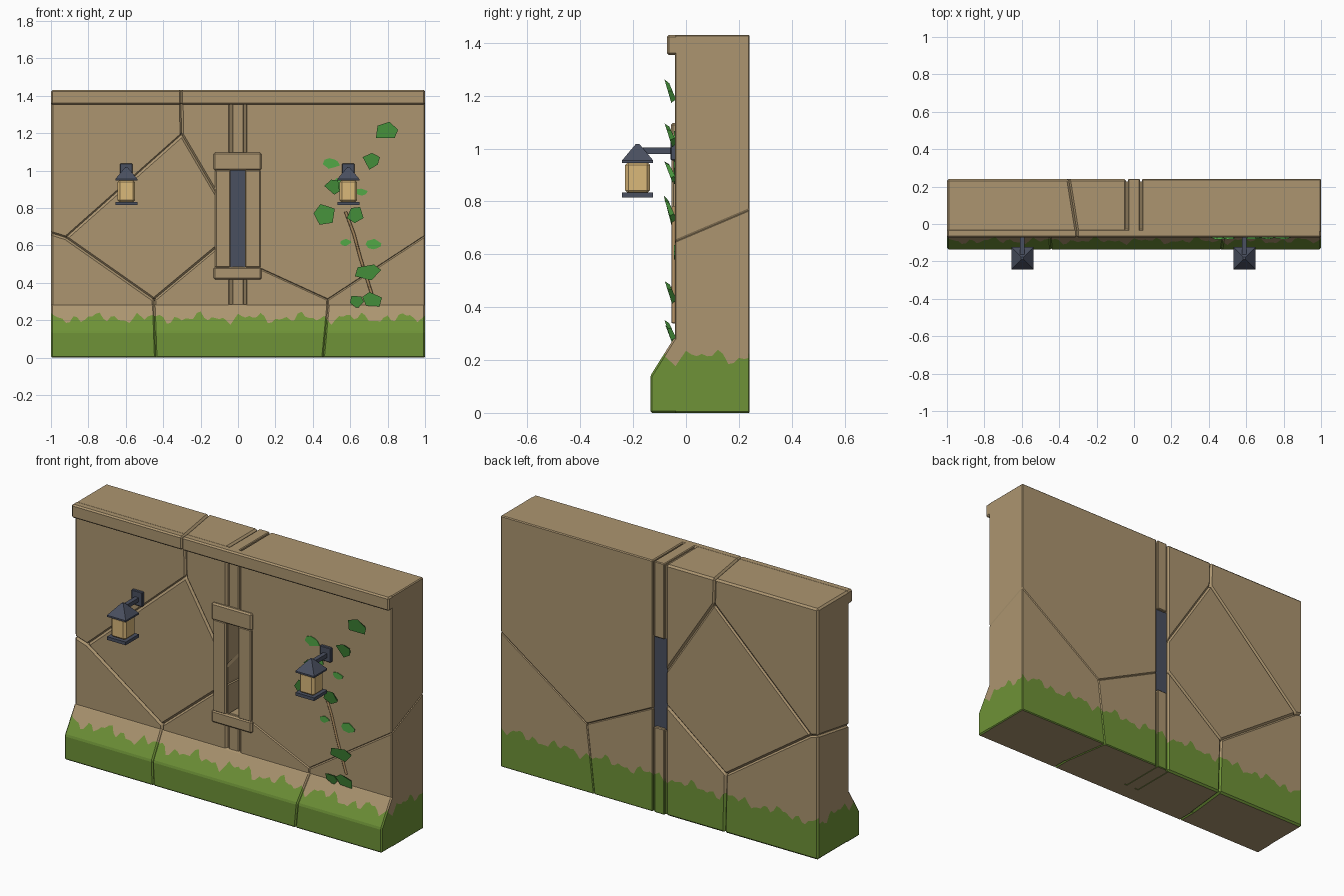
import bpy, bmesh, math, random
from mathutils import Vector

if "Cube" in bpy.data.objects:
    bpy.data.objects.remove(bpy.data.objects["Cube"])
random.seed(4)

def mat(name, r, g, b):
    m = bpy.data.materials.new(name)
    lin = [((c / 255 + 0.055) / 1.055) ** 2.4 for c in (r, g, b)]
    m.diffuse_color = (*lin, 1)
    m.use_nodes = True
    m.node_tree.nodes["Principled BSDF"].inputs["Base Color"].default_value = m.diffuse_color
    return m

STONE = mat("sandstone", 172, 149, 112)
MOSS = mat("moss_green", 110, 146, 55)
LEAF = mat("leaf_green", 82, 168, 70)
METAL = mat("dark_metal", 74, 80, 96)
GLASS = mat("lantern_glass", 218, 184, 122)
STEM = mat("vine_stem", 168, 136, 94)

def finish(bm, name, mats):
    me = bpy.data.meshes.new(name)
    bm.to_mesh(me)
    bm.free()
    for m in mats:
        me.materials.append(m)
    ob = bpy.data.objects.new(name, me)
    bpy.context.collection.objects.link(ob)
    return ob

def moss_height(u):
    return (0.212 + 0.013 * math.sin(23 * u) + 0.014 * math.sin(57 * u + 1)
            + 0.012 * math.sin(94 * u + 2))

def bisect(bm, faces, co, no):
    geom = set(faces)
    for f in faces:
        geom.update(f.edges)
        geom.update(f.verts)
    bmesh.ops.bisect_plane(bm, geom=list(geom), dist=1e-5, plane_co=co, plane_no=no)

def add_moss(bm, step=0.02):
    """Cut a wavy line around the part and colour the faces below it."""
    bisect(bm, bm.faces[:], (0, 0, 0.32), (0, 0, 1))
    def axis_of(f):
        return 0 if abs(f.normal.x) < 0.75 else 1
    def low(ax):
        return [f for f in bm.faces if axis_of(f) == ax and f.normal.z > -0.9
                and f.calc_center_median().z < 0.32]
    for ax in (0, 1):
        if not low(ax):
            continue
        us = [v.co[ax] for f in low(ax) for v in f.verts]
        i0, i1 = math.floor(min(us) / step), math.ceil(max(us) / step)
        for i in range(i0, i1 + 1):
            co, no = Vector(), Vector()
            co[ax], no[ax] = i * step, 1
            bisect(bm, low(ax), co, no)
        strips = {}
        for f in low(ax):
            strips.setdefault(math.floor(f.calc_center_median()[ax] / step), []).append(f)
        for i, faces in strips.items():
            a, b = moss_height(i * step), moss_height((i + 1) * step)
            co, no = Vector((0, 0, a)), Vector((0, 0, step))
            co[ax], no[ax] = i * step, a - b
            bisect(bm, faces, co, no)
    bm.normal_update()
    for f in bm.faces:
        c = f.calc_center_median()
        u = c[axis_of(f)]
        i = math.floor(u / step)
        t = u / step - i
        h = moss_height(i * step) * (1 - t) + moss_height((i + 1) * step) * t
        if c.z < h and f.normal.z > -0.9:
            f.material_index = 1

def loft(name, a, b, bevel=0, moss=False, mats=(STONE, MOSS)):
    """Solid between two matching rings, with chamfered edges."""
    bm = bmesh.new()
    va, vb = [bm.verts.new(p) for p in a], [bm.verts.new(p) for p in b]
    bm.faces.new(va)
    bm.faces.new(vb[::-1])
    n = len(va)
    for i in range(n):
        j = (i + 1) % n
        bm.faces.new((va[i], vb[i], vb[j], va[j]))
    bmesh.ops.recalc_face_normals(bm, faces=bm.faces[:])
    if bevel:
        bmesh.ops.bevel(bm, geom=bm.edges[:], offset=bevel, segments=1,
                        affect='EDGES', clamp_overlap=True)
    bm.normal_update()
    if moss:
        add_moss(bm)
    return finish(bm, name, mats)

def box(name, x0, x1, y0, y1, z0, z1, m=STONE, bevel=0, moss=False):
    ring = [(x0, z0), (x1, z0), (x1, z1), (x0, z1)]
    return loft(name, [(x, y0, z) for x, z in ring], [(x, y1, z) for x, z in ring],
                bevel, moss, (m, MOSS))

# Wall stones: nodes as (front x, front z, back x, back z)
FY, BY = -0.042, 0.241
N = {
    'A': (-1, .665, -1, .71), 'B': (-.92, .64, -.955, .70), 'C': (-.45, .31, -.42, .335),
    'D': (-.44, 0, -.41, 0), 'E': (-.30, 1.19, -.345, 1.285), 'F': (-.305, 1.43, -.35, 1.43),
    'G': (-.042, .75, -.042, .82), 'H': (-.042, .65, -.042, .63),
    'K': (-1, 0, -1, 0), 'L': (-1, 1.43, -1, 1.43),
    'M': (-.042, 0, -.042, 0), 'O': (-.042, 1.43, -.042, 1.43),
    'P': (.042, .51, .042, .59), 'Q': (.48, .31, .455, .39), 'R': (.455, 0, .41, 0),
    'S': (1, .65, 1, .77), 'T': (1, 0, 1, 0), 'U': (1, 1.43, 1, 1.43),
    'V': (.042, 0, .042, 0), 'W': (.042, 1.43, .042, 1.43)}
for cell in ("KDCBA", "DMHC", "BCHGE", "ABEFL", "EGOF", "VRQP", "RTSQ", "PQSUW"):
    bev = 0.005 if cell[0] in "VRP" else 0.01
    loft("wall_stone", [(N[k][0], FY, N[k][1]) for k in cell],
         [(N[k][2], BY, N[k][3]) for k in cell], bev, True)

# Centre pillar above and below the slot, with a recessed core behind the gaps
for z0, z1 in ((0, .487), (1.0, 1.43)):
    box("centre_pillar", -.032, .032, -.038, BY, z0, z1, STONE, 0.004, True)
    box("pillar_core", -.05, .05, -.028, .228, z0 + .002, z1 - .012, STONE, 0, True)
box("slot_panel", -.043, .043, .2, .225, .48, 1.005, METAL)

# Slot frame
box("frame_top", -.13, .125, -.057, -.03, 1.0, 1.097, STONE, .008)
box("frame_bottom", -.13, .125, -.057, -.03, .417, .485, STONE, .008)
box("frame_left", -.122, -.04, -.054, -.03, .48, 1.005, STONE, .006)
box("frame_right", .037, .12, -.054, -.03, .48, 1.005, STONE, .006)

# Cap moulding, split at the crack
for x0, x1 in ((-1, -.305), (-.305, 1)):
    box("cap_moulding", x0, x1, -.072, -.026, 1.353, 1.43, STONE, .008)

# Sloped mossy skirt in three lengths; joints lean slightly
PROFILE = [(-.02, 0), (-.135, 0), (-.135, .14), (-.044, .285), (-.02, .285)]
JOINTS = [(-1, -1), (-.44, -.45), (.455, .482), (1, 1)]
for s, e in zip(JOINTS, JOINTS[1:]):
    def ring(j):
        return [(j[0] + (j[1] - j[0]) * z / .285, y, z) for y, z in PROFILE]
    loft("skirt", ring(s), ring(e), .007, True)

# Two lanterns on wall brackets
def ring4(cx, cy, w, z):
    return [(cx - w, cy - w, z), (cx + w, cy - w, z), (cx + w, cy + w, z), (cx - w, cy + w, z)]

for cx in (-.597, .59):
    cy = -.183
    box("lantern_plate", cx - .034, cx + .034, -.058, -.038, .955, 1.037, METAL, .003)
    box("lantern_arm", cx - .012, cx + .012, cy + .01, -.05, .98, 1.003, METAL)
    loft("lantern_base", ring4(cx, cy, .059, .815), ring4(cx, cy, .059, .833), 0, False, (METAL,))
    box("lantern_glass", cx - .047, cx + .047, cy - .047, cy + .047, .83, .95, GLASS, .012)
    loft("lantern_eave", ring4(cx, cy, .059, .946), ring4(cx, cy, .059, .955), 0, False, (METAL,))
    loft("lantern_roof", ring4(cx, cy, .059, .955), ring4(cx, cy, .006, 1.018), 0, False, (METAL,))

# Climbing vine: stem, angular leaves and flat patches
cu = bpy.data.curves.new("vine_stem", 'CURVE')
cu.dimensions = '3D'
cu.bevel_depth = .008
cu.bevel_resolution = 0
sp = cu.splines.new('POLY')
path = [(.575, .78), (.62, .66), (.655, .53), (.69, .42), (.715, .34)]
sp.points.add(len(path) - 1)
for p, (x, z) in zip(sp.points, path):
    p.co = (x, -.046, z, 1)
cu.materials.append(STEM)
bpy.context.collection.objects.link(bpy.data.objects.new("vine_stem", cu))

def leaf(name, x, z, w, h, flat):
    n = 9 if flat else 5
    start = random.uniform(0, 6.28)
    front, back = [], []
    for i in range(n):
        a = start + (i + random.uniform(-.25, .25)) * 2 * math.pi / n
        r = random.uniform(.75, 1.1)
        dx, dz = w * r * math.cos(a), h * r * math.sin(a)
        y = -.046 if flat else -.068 - .016 * dz / h
        k = 1 if flat else .7
        front.append((x + dx, y, z + dz))
        back.append((x + dx * k, -.041 if flat else y + .018, z + dz * k))
    loft(name, front, back, 0, False, (LEAF,))

for x, z, w, h in ((.79, 1.215, .07, .055), (.715, 1.055, .048, .05), (.51, .915, .045, .042),
                   (.465, .76, .07, .062), (.62, .765, .05, .05), (.70, .46, .085, .05),
                   (.71, .31, .06, .05), (.635, .305, .035, .042)):
    leaf("vine_leaf", x, z, w, h, False)
for x, z, w, h in ((.495, 1.04, .05, .03), (.66, .885, .033, .02), (.73, .605, .045, .028),
                   (.575, .615, .03, .018), (.54, .93, .03, .03)):
    leaf("leaf_patch", x, z, w, h, True)
